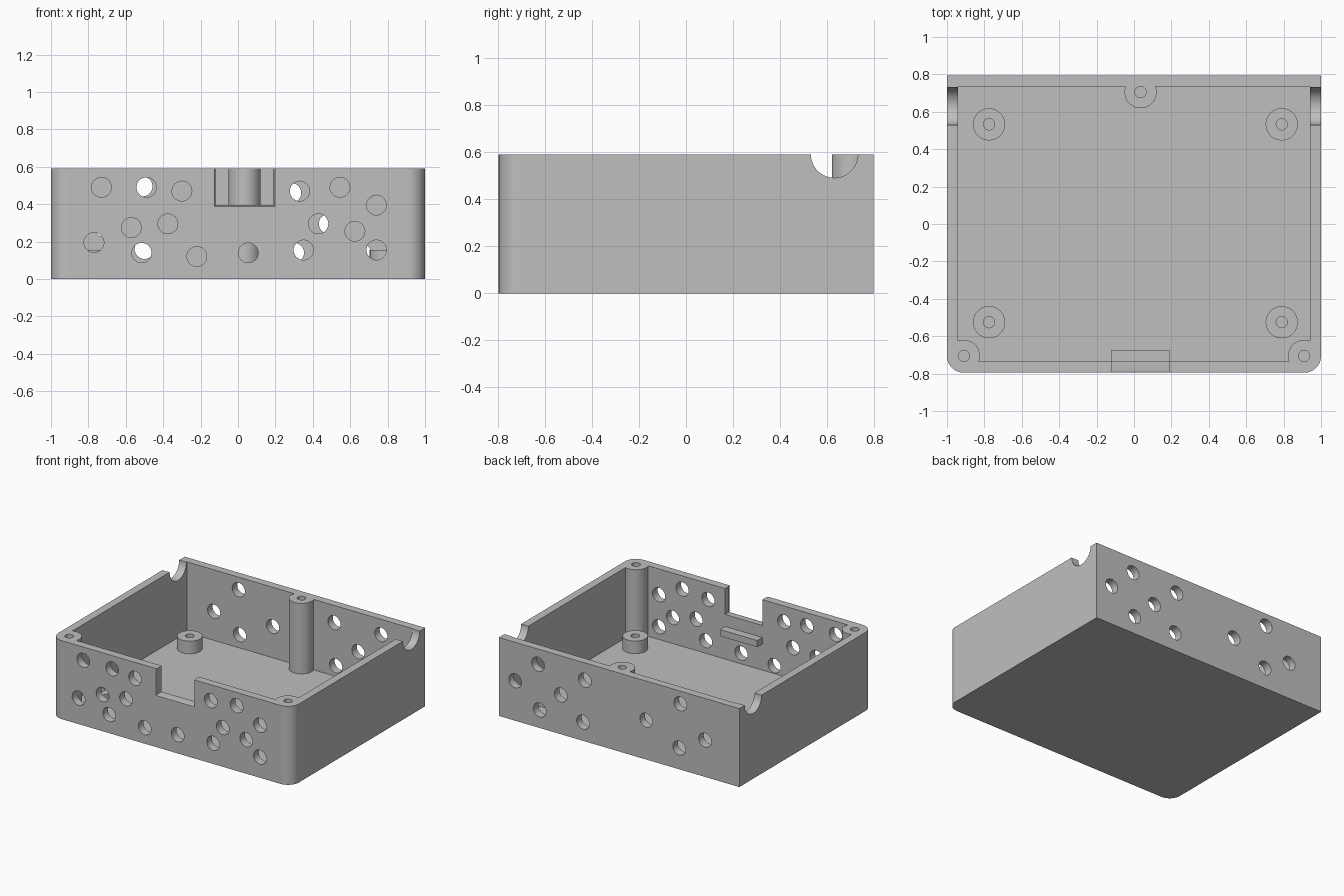
import bpy
import bmesh
import math
from mathutils import Matrix, Vector

if "Cube" in bpy.data.objects:
    bpy.data.objects.remove(bpy.data.objects["Cube"])

W, D, H = 1.0, 0.795, 0.59      # half width, half depth, height
WALL, FLOOR = 0.06, 0.06
BOSS_R, BORE_R, VENT_R = 0.086, 0.03, 0.053

grey = bpy.data.materials.new("plain grey plastic")
grey.use_nodes = True
grey.diffuse_color = (0.52, 0.52, 0.52, 1)
grey.node_tree.nodes["Principled BSDF"].inputs["Base Color"].default_value = (0.52, 0.52, 0.52, 1)


def finish(name, bm):
    bmesh.ops.recalc_face_normals(bm, faces=bm.faces[:])
    mesh = bpy.data.meshes.new(name)
    bm.to_mesh(mesh)
    bm.free()
    mesh.materials.append(grey)
    obj = bpy.data.objects.new(name, mesh)
    bpy.context.scene.collection.objects.link(obj)
    return obj


def prism(name, outline, z0, z1):
    bm = bmesh.new()
    face = bm.faces.new([bm.verts.new((x, y, z0)) for x, y in outline])
    made = bmesh.ops.extrude_face_region(bm, geom=[face])["geom"]
    verts = [v for v in made if isinstance(v, bmesh.types.BMVert)]
    bmesh.ops.translate(bm, verts=verts, vec=(0, 0, z1 - z0))
    return finish(name, bm)


def box(name, x0, x1, y0, y1, z0, z1):
    return prism(name, [(x0, y0), (x1, y0), (x1, y1), (x0, y1)], z0, z1)


def rod(name, start, end, radius, segments=48):
    start, end = Vector(start), Vector(end)
    axis = end - start
    turn = axis.to_track_quat('Z', 'Y').to_matrix().to_4x4()
    bm = bmesh.new()
    bmesh.ops.create_cone(bm, cap_ends=True, segments=segments, radius1=radius, radius2=radius,
                          depth=axis.length, matrix=Matrix.Translation((start + end) / 2) @ turn)
    return finish(name, bm)


def combine(obj, tool, operation='DIFFERENCE'):
    tool.hide_render = True
    mod = obj.modifiers.new("cut", 'BOOLEAN')
    mod.operation, mod.solver, mod.object = operation, 'EXACT', tool
    bpy.context.view_layer.update()
    evaluated = obj.evaluated_get(bpy.context.evaluated_depsgraph_get())
    mesh = bpy.data.meshes.new_from_object(evaluated)
    obj.modifiers.clear()
    obj.data = mesh
    bpy.data.objects.remove(tool)


def smooth(obj):
    bpy.ops.object.select_all(action='DESELECT')
    obj.select_set(True)
    bpy.context.view_layer.objects.active = obj
    bpy.ops.object.shade_smooth_by_angle(angle=math.radians(30))
    obj.modifiers.new("even shading", 'WEIGHTED_NORMAL').keep_sharp = True


# Open tray with rounded front corners and square back corners
R = 0.09
outline = [(W, D), (-W, D)]
for cx, start in ((-W + R, 180), (W - R, 270)):
    for i in range(13):
        a = math.radians(start + i * 7.5)
        outline.append((cx + R * math.cos(a), -D + R + R * math.sin(a)))
tray = prism("case_tray", outline, 0, H)
combine(tray, box("cavity", -W + WALL, W - WALL, -D + WALL, D - WALL, FLOOR, H + 0.2))

# Full-height lid screw posts
for x, y in ((-0.91, -0.705), (0.91, -0.705), (0.035, 0.705)):
    combine(tray, rod("post", (x, y, 0.03), (x, y, H), BOSS_R), 'UNION')
    combine(tray, rod("bore", (x, y, 0.1), (x, y, H + 0.1), BORE_R, 24))

# Vent holes in the front and back walls
front_vents = [(-0.73, 0.49), (-0.49, 0.49), (-0.3, 0.47), (-0.57, 0.275), (-0.375, 0.295),
               (-0.77, 0.195), (-0.515, 0.14), (-0.22, 0.12), (0.055, 0.14), (0.33, 0.47),
               (0.545, 0.49), (0.74, 0.395), (0.43, 0.295), (0.625, 0.255), (0.35, 0.155),
               (0.74, 0.155)]
back_vents = [(0.675, 0.475), (0.865, 0.3), (0.485, 0.295), (0.285, 0.46), (0.66, 0.135),
              (0.3, 0.14), (-0.225, 0.295), (-0.51, 0.495), (-0.5, 0.16), (-0.715, 0.277)]
for vents, side in ((front_vents, -1), (back_vents, 1)):
    for x, z in vents:
        combine(tray, rod("vent", (x, side * 0.7, z), (x, side * 0.9, z), VENT_R, 32))

# Half-round cable notches in the side walls
for side in (-1, 1):
    combine(tray, rod("cable_notch", (side * 0.9, 0.63, H), (side * 1.1, 0.63, H), 0.1, 64))

# Connector notch in the front wall with a slightly flared outer lip
combine(tray, box("connector_notch", -0.12, 0.19, -0.9, -0.7, 0.395, H + 0.1))
flare = box("notch_flare", -0.12, 0.19, -D - 0.01, -D + 0.012, 0.395, H + 0.1)
for v in flare.data.vertices:
    if v.co.y < -D:
        v.co.x += 0.012 if v.co.x > 0 else -0.012
        if v.co.z < H:
            v.co.z -= 0.012
combine(tray, flare)
smooth(tray)

# Connector support ledge inside the front wall
box("connector_ledge", -0.12, 0.19, -D + WALL - 0.01, -0.675, 0.255, 0.305)

# Board standoffs on the floor
for x, side in ((-0.775, "right"), (0.79, "left")):
    for y, end in ((-0.525, "front"), (0.533, "back")):
        standoff = rod(f"standoff_{end}_{side}", (x, y, 0.04), (x, y, 0.155), BOSS_R)
        combine(standoff, rod("bore", (x, y, FLOOR), (x, y, 0.3), BORE_R, 24))
        smooth(standoff)
